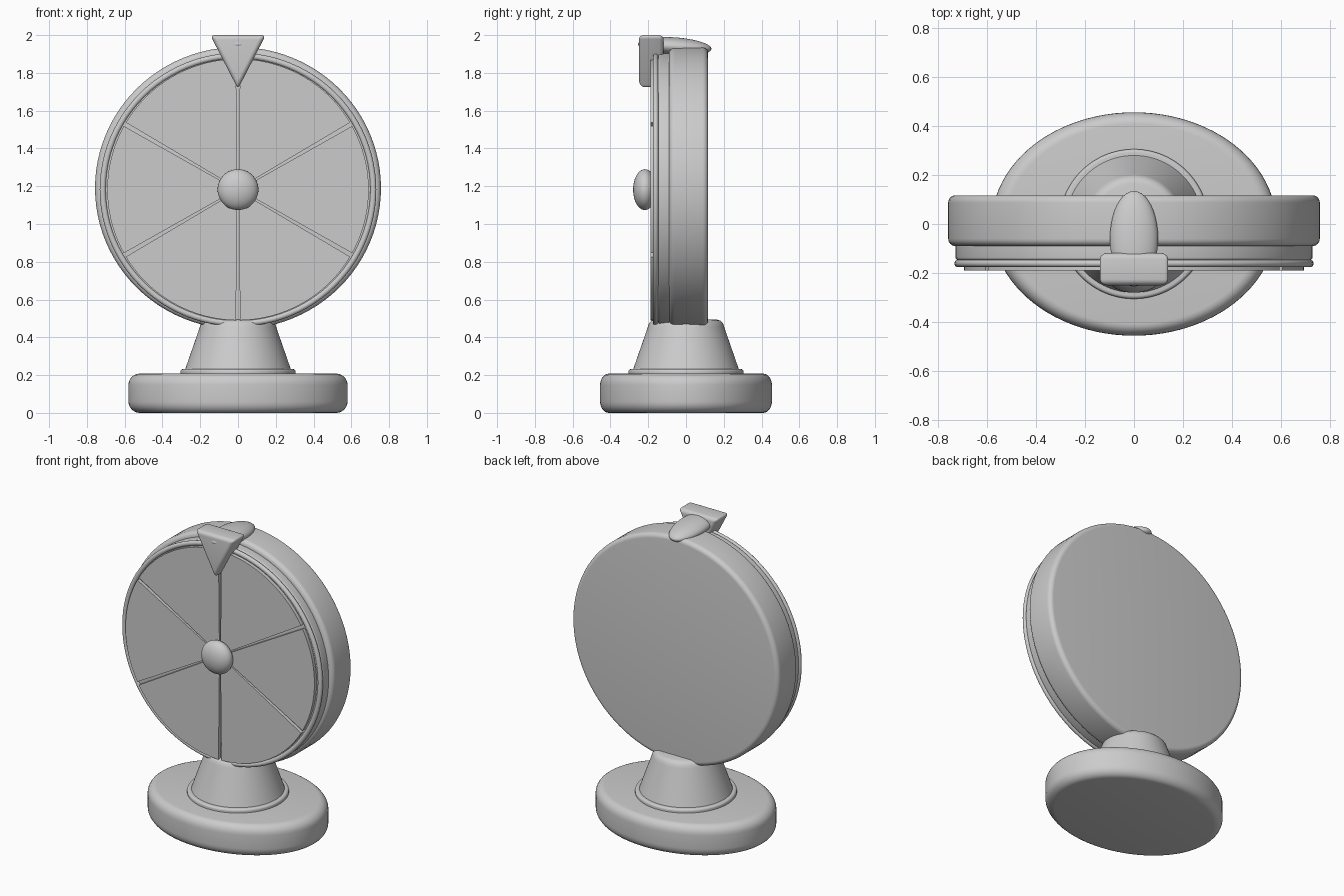
import bpy, bmesh
from math import sin, cos, pi, radians, sqrt, asin

if "Cube" in bpy.data.objects:
    bpy.data.objects.remove(bpy.data.objects["Cube"])

CZ = 1.182  # height of the wheel axle


def finish(name, bm, angle=35):
    bmesh.ops.recalc_face_normals(bm, faces=bm.faces[:])
    me = bpy.data.meshes.new(name)
    bm.to_mesh(me)
    bm.free()
    ob = bpy.data.objects.new(name, me)
    bpy.context.collection.objects.link(ob)
    bpy.ops.object.select_all(action='DESELECT')
    ob.select_set(True)
    bpy.context.view_layer.objects.active = ob
    bpy.ops.object.shade_smooth_by_angle(angle=radians(angle))
    return ob


def rounded(r, h0, h1, b0, b1, n=6):
    """Solid disc profile with rounded lower (b0) and upper (b1) rims."""
    pts = [(0, h0)]
    pts += [(r - b0 + b0 * sin(a), h0 + b0 - b0 * cos(a)) for a in (i * pi / 2 / n for i in range(n + 1))]
    pts += [(r - b1 + b1 * cos(a), h1 - b1 + b1 * sin(a)) for a in (i * pi / 2 / n for i in range(n + 1))]
    return pts + [(0, h1)]


def lathe(name, profile, wheel=False, sx=1, sy=1, cz=CZ, closed=False, seg=96):
    """Spin (radius, height) points round z, or round the axle (height = y)."""
    bm = bmesh.new()
    rings = []
    for r, h in profile:
        ring = []
        for i in range(1 if r == 0 else seg):
            a = 2 * pi * i / seg
            u, v = r * sx * cos(a), r * sy * sin(a)
            ring.append(bm.verts.new((u, h, cz + v) if wheel else (u, v, h)))
        rings.append(ring)
    pairs = list(zip(rings, rings[1:])) + ([(rings[-1], rings[0])] if closed else [])
    for p, q in pairs:
        for i in range(seg):
            j = (i + 1) % seg
            f = [p[i % len(p)], p[j % len(p)], q[j % len(q)], q[i % len(q)]]
            bm.faces.new(list(dict.fromkeys(f)))
    return finish(name, bm)


def ellipsoid(name, loc, size, tilt=0):
    bm = bmesh.new()
    bmesh.ops.create_uvsphere(bm, u_segments=40, v_segments=24, radius=1)
    bmesh.ops.scale(bm, vec=size, verts=bm.verts)
    ob = finish(name, bm, 60)
    ob.location = loc
    ob.rotation_euler.x = tilt
    return ob


# Stand: oval foot, collar and tapered neck
lathe("base", rounded(1, 0, 0.208, 0.0, 0.0)[:1] +
      [(r / 0.58, h) for r, h in rounded(0.58, 0, 0.208, 0.06, 0.06)][1:], sx=0.58, sy=0.455)
lathe("neck_collar", rounded(0.305, 0.19, 0.232, 0.01, 0.014))
lathe("neck", [(0, 0.2), (0.29, 0.2), (0.28, 0.23), (0.202, 0.455), (0.196, 0.474),
               (0.183, 0.488), (0.165, 0.494), (0, 0.494)])

# Wheel body: rear drum, stepped rim, front ring, recessed backing
lathe("rear_drum", rounded(0.757, -0.09, 0.117, 0.03, 0.03), True, sy=0.986, cz=1.19)
lathe("rim_step", rounded(0.727, -0.148, -0.07, 0.012, 0.005), True, sy=0.993)
lathe("front_ring", [(0.716 + 0.016 * cos(a), -0.161 + 0.015 * sin(a))
                     for a in (2 * pi * i / 16 for i in range(16))],
      True, sy=0.99, closed=True)
lathe("backing_disc", rounded(0.702, -0.166, -0.14, 0.004, 0.004), True, sy=0.995)

# Six wedge panels with narrow gaps that widen outwards
R, Y0, Y1 = 0.692, -0.189, -0.16
for k in range(6):
    mid = radians(60 * k)
    half_in, half_out, r_in = 0.004, 0.011, 0.06
    a0 = pi / 6 - asin(half_out / R)
    b0 = pi / 6 - asin(half_in / r_in)
    outline = [(R * cos(mid - a0 + 2 * a0 * i / 20), R * sin(mid - a0 + 2 * a0 * i / 20)) for i in range(21)]
    outline += [(r_in * cos(mid + s * b0), r_in * sin(mid + s * b0)) for s in (1, -1)]
    bm = bmesh.new()
    face = bm.faces.new([bm.verts.new((x, Y1, CZ + z)) for x, z in outline])
    ext = bmesh.ops.extrude_face_region(bm, geom=[face])
    bmesh.ops.translate(bm, vec=(0, Y0 - Y1, 0),
                        verts=[g for g in ext["geom"] if isinstance(g, bmesh.types.BMVert)])
    finish(f"wheel_panel_{k + 1}", bm)

# Centre hub
ellipsoid("hub", (0, -0.218, CZ), (0.108, 0.062, 0.108))

# Pointer: rounded triangular prism with its bracket
bm = bmesh.new()
face = bm.faces.new([bm.verts.new((x, -0.118, z)) for x, z in ((-0.147, 2.0), (0.147, 2.0), (0, 1.715))])
ext = bmesh.ops.extrude_face_region(bm, geom=[face])
bmesh.ops.translate(bm, vec=(0, -0.132, 0),
                    verts=[g for g in ext["geom"] if isinstance(g, bmesh.types.BMVert)])
bmesh.ops.bevel(bm, geom=bm.edges[:], offset=0.024, segments=5, profile=0.5, affect='EDGES')
finish("pointer", bm, 40)
ellipsoid("pointer_bracket", (0, -0.06, 1.94), (0.098, 0.195, 0.048), radians(-4))
